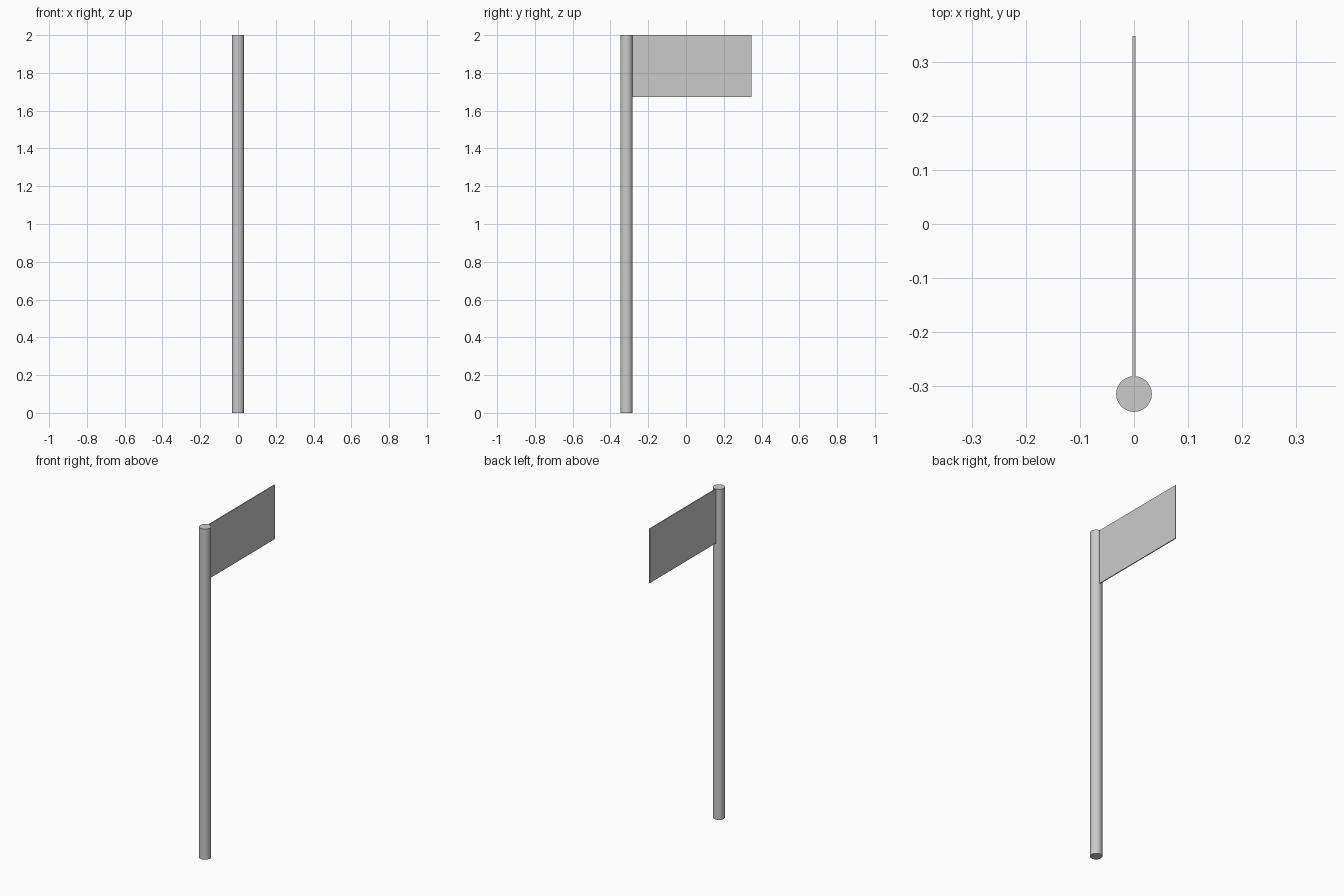
import bpy
import math

if "Cube" in bpy.data.objects:
    bpy.data.objects.remove(bpy.data.objects["Cube"])

POLE_R = 0.033
POLE_Y = -0.315
HEIGHT = 2.0

# Round pole with flat caps
bpy.ops.mesh.primitive_cylinder_add(vertices=48, radius=POLE_R, depth=HEIGHT,
                                    location=(0, POLE_Y, HEIGHT / 2))
bpy.context.object.name = "pole"
bpy.ops.object.shade_smooth_by_angle(angle=math.radians(30))

# Thin flag panel, flush with the pole top and butted against its side
y0, y1 = POLE_Y + POLE_R - 0.001, 0.348
z0, z1 = 1.672, HEIGHT
bpy.ops.mesh.primitive_cube_add(size=1, location=(0, (y0 + y1) / 2, (z0 + z1) / 2))
flag = bpy.context.object
flag.name = "flag_panel"
flag.scale = (0.0055, y1 - y0, z1 - z0)
bpy.ops.object.transform_apply(location=False, rotation=False, scale=True)
